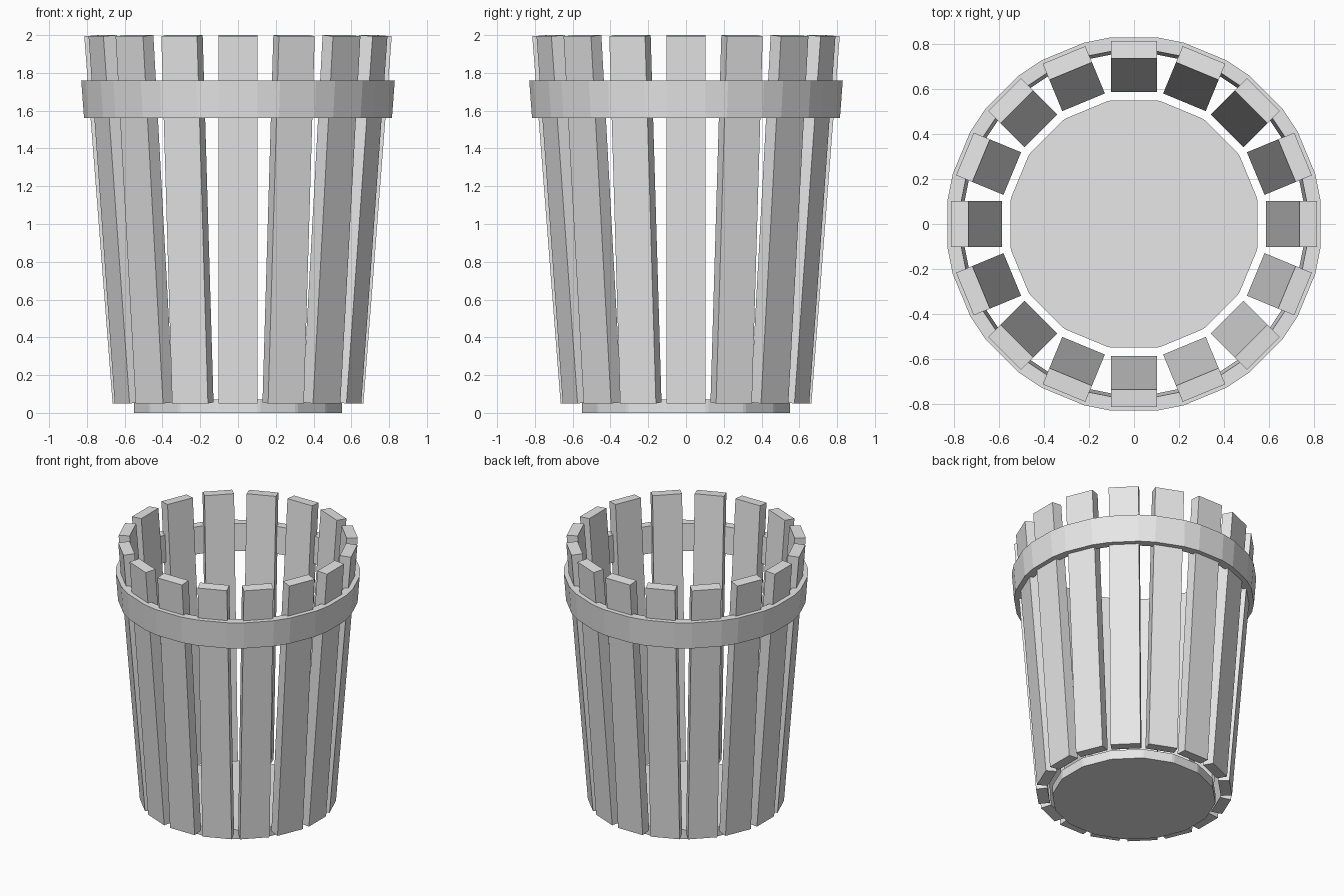
import bpy, bmesh, math
from mathutils import Matrix

cube = bpy.data.objects.get("Cube")
if cube:
    bpy.data.objects.remove(cube, do_unlink=True)

SLATS = 16
STEP = 2 * math.pi / SLATS

grey = bpy.data.materials.new("light_grey")
grey.use_nodes = True
grey.diffuse_color = (0.8, 0.8, 0.8, 1)
grey.node_tree.nodes["Principled BSDF"].inputs["Base Color"].default_value = (0.8, 0.8, 0.8, 1)


def finish(name, bm):
    bmesh.ops.recalc_face_normals(bm, faces=bm.faces)
    mesh = bpy.data.meshes.new(name)
    bm.to_mesh(mesh)
    bm.free()
    mesh.materials.append(grey)
    obj = bpy.data.objects.new(name, mesh)
    bpy.context.collection.objects.link(obj)
    return obj


def loop(bm, apothem, half_width, z):
    """Ring of vertices with one flat of the given half width facing each slat."""
    verts = []
    for i in range(SLATS):
        turn = Matrix.Rotation(i * STEP, 3, "Z")
        for y in (-half_width, half_width):
            verts.append(bm.verts.new(turn @ Matrix.Translation((apothem, y, z)).translation))
    return verts


def bridge(bm, a, b):
    for i in range(len(a)):
        j = (i + 1) % len(a)
        bm.faces.new((a[i], a[j], b[j], b[i]))


# Floor disc
bm = bmesh.new()
low = loop(bm, 0.55, 0.1, 0)
high = loop(bm, 0.55, 0.1, 0.07)
bridge(bm, low, high)
bm.faces.new(low)
bm.faces.new(high)
finish("floor", bm)

# Flared hoop, following the slope of the slats
bm = bmesh.new()
section = [(0.815, 1.56), (0.83, 1.76), (0.768, 1.76), (0.753, 1.56)]
loops = [loop(bm, r, 0.103, z) for r, z in section]
for k in range(4):
    bridge(bm, loops[k], loops[(k + 1) % 4])
finish("hoop", bm)

# Slats leaning outward around the floor
for i in range(SLATS):
    bm = bmesh.new()
    place = (Matrix.Rotation(i * STEP, 4, "Z")
             @ Matrix.Translation((0.7, 0, 1.025))
             @ Matrix.Rotation(0.077, 4, "Y")
             @ Matrix.Diagonal((0.078, 0.205, 1.95, 1)))
    bmesh.ops.create_cube(bm, size=1, matrix=place)
    finish(f"slat_{i + 1}", bm)
